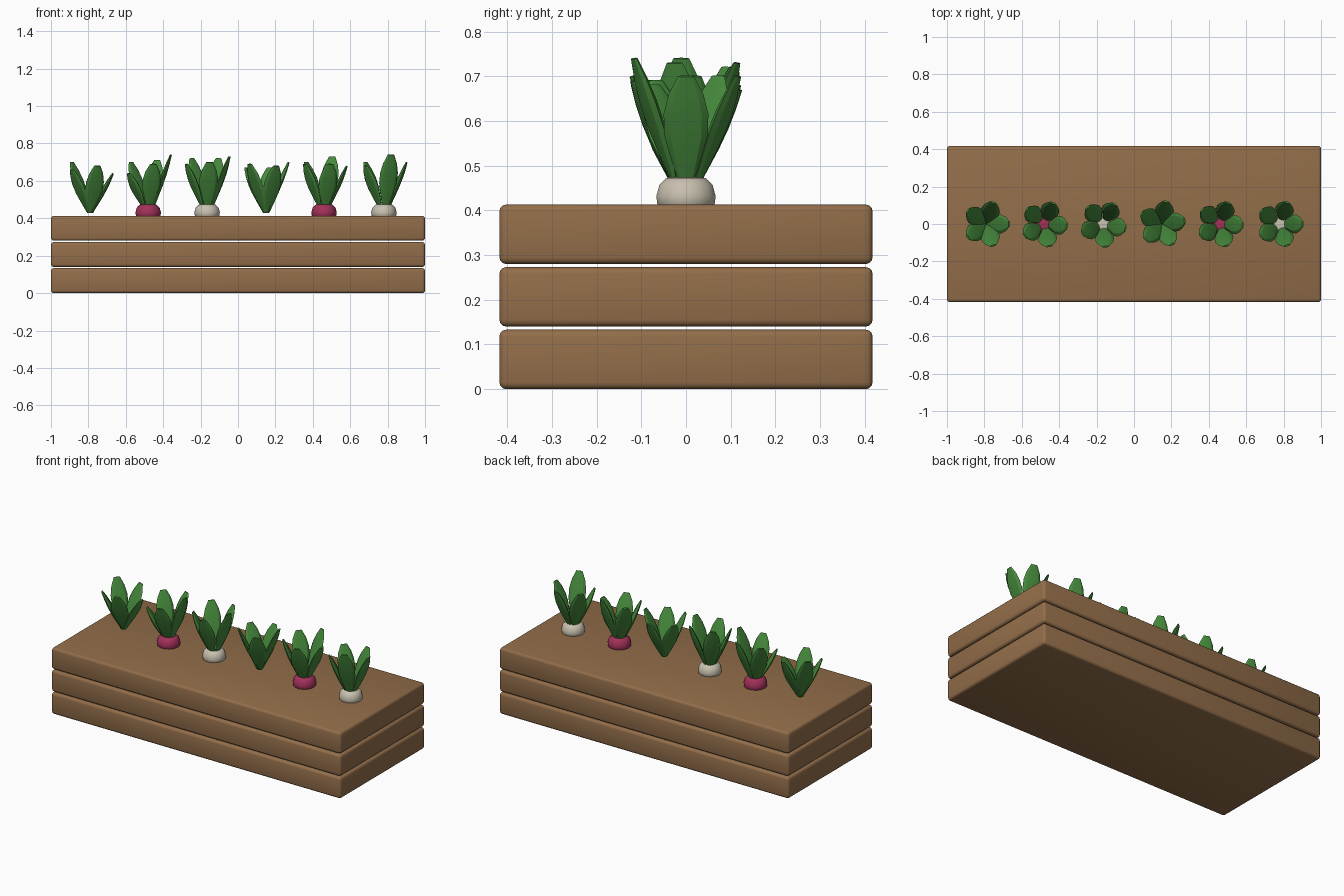
import bpy, bmesh
from math import sin, cos, pi, radians
from mathutils import Vector

if "Cube" in bpy.data.objects:
    bpy.data.objects.remove(bpy.data.objects["Cube"])


def material(name, rgb):
    m = bpy.data.materials.new(name)
    m.diffuse_color = (*rgb, 1)
    m.use_nodes = True
    m.node_tree.nodes["Principled BSDF"].inputs["Base Color"].default_value = m.diffuse_color
    return m


wood = material("wood", (0.29, 0.155, 0.068))
green = material("leaf_green", (0.06, 0.25, 0.045))
red = material("radish_red", (0.36, 0.03, 0.10))
cream = material("turnip_cream", (0.58, 0.53, 0.43))


def loft(bm, rings):
    """Skin a list of vertex-position rings and cap both ends."""
    loops = [[bm.verts.new(p) for p in ring] for ring in rings]
    n = len(loops[0])
    for a, b in zip(loops, loops[1:]):
        for i in range(n):
            j = (i + 1) % n
            bm.faces.new((a[i], a[j], b[j], b[i]))
    bm.faces.new(loops[0][::-1])
    bm.faces.new(loops[-1])


def finish(bm, name, mat, angle):
    bmesh.ops.recalc_face_normals(bm, faces=bm.faces)
    me = bpy.data.meshes.new(name)
    bm.to_mesh(me)
    bm.free()
    ob = bpy.data.objects.new(name, me)
    bpy.context.collection.objects.link(ob)
    me.materials.append(mat)
    bpy.ops.object.select_all(action='DESELECT')
    ob.select_set(True)
    bpy.context.view_layer.objects.active = ob
    bpy.ops.object.shade_smooth_by_angle(angle=radians(angle))
    return ob


# Three separate stacked slabs with rounded edges
for k in range(3):
    bm = bmesh.new()
    bmesh.ops.create_cube(bm, size=1)
    bmesh.ops.scale(bm, vec=(2, 0.835, 0.133), verts=bm.verts)
    bmesh.ops.translate(bm, vec=(0, 0, 0.0665 + 0.14 * k), verts=bm.verts)
    bmesh.ops.bevel(bm, geom=bm.edges[:], offset=0.015, segments=3,
                    profile=0.5, affect='EDGES')
    finish(bm, f"planter_slab_{k + 1}", wood, 35)

# Leaf outline: position along the leaf, half width, half thickness
LEAF = [(0, 0.017, 0.007), (0.2, 0.032, 0.010), (0.45, 0.049, 0.013),
        (0.65, 0.050, 0.013), (0.83, 0.039, 0.010), (1, 0.018, 0.005)]


def add_leaf(bm, x, angle, r0, z0, r1, z1):
    out = Vector((cos(angle), sin(angle), 0))
    side = Vector((-sin(angle), cos(angle), 0))
    base = Vector((x, 0, z0)) + out * r0
    tip = Vector((x, 0, z1)) + out * r1
    normal = (tip - base).normalized().cross(side)
    rings = []
    for t, w, d in LEAF:
        c = base.lerp(tip, t)
        rings.append([c + side * w * cos(2 * pi * i / 8) + normal * d * sin(2 * pi * i / 8)
                      for i in range(8)])
    loft(bm, rings)


# Bulb profile: radius, height
BULB = [(0.03, 0.382), (0.054, 0.397), (0.066, 0.415), (0.068, 0.432),
        (0.061, 0.457), (0.046, 0.472), (0.022, 0.477)]

# Plants: x, turn in degrees, root material, leaf tip heights counter-clockwise from the right
PLANTS = [
    (-0.79, 0, None, (0.64, 0.68, 0.70, 0.66, 0.68)),
    (-0.48, -5, red, (0.74, 0.71, 0.70, 0.64, 0.69)),
    (-0.165, -12, cream, (0.73, 0.72, 0.72, 0.69, 0.70)),
    (0.15, 8, None, (0.70, 0.67, 0.67, 0.69, 0.68)),
    (0.46, -3, red, (0.68, 0.73, 0.70, 0.69, 0.69)),
    (0.78, 0, cream, (0.70, 0.70, 0.70, 0.68, 0.74)),
]
for n, (x, turn, root, tips) in enumerate(PLANTS, 1):
    bm = bmesh.new()
    r0, z0 = (0.026, 0.462) if root else (0.008, 0.432)
    for k, z1 in enumerate(tips):
        add_leaf(bm, x, radians(turn + 72 * k), r0, z0, 0.122, z1)
    finish(bm, f"leaves_{n}", green, 25)
    if root:
        bm = bmesh.new()
        loft(bm, [[(x + r * cos(2 * pi * i / 14), r * sin(2 * pi * i / 14), z)
                   for i in range(14)] for r, z in BULB])
        finish(bm, f"bulb_{n}", root, 40)
